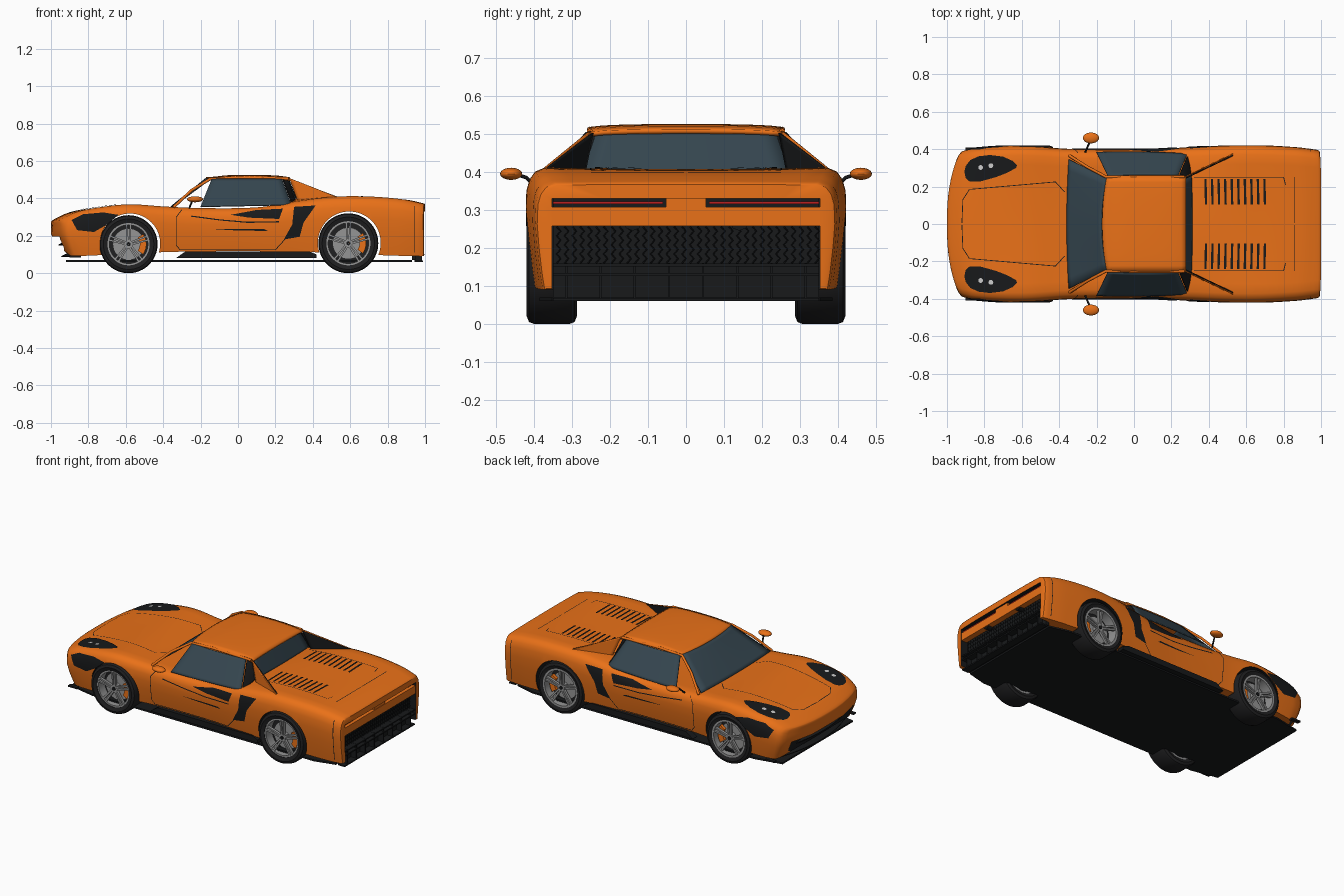
import bpy, bmesh, math
from mathutils import Vector
from mathutils.bvhtree import BVHTree

if "Cube" in bpy.data.objects:
    bpy.data.objects.remove(bpy.data.objects["Cube"])

def material(name, *c):
    m = bpy.data.materials.new(name)
    m.diffuse_color = (*c, 1)
    m.use_nodes = True
    m.node_tree.nodes["Principled BSDF"].inputs["Base Color"].default_value = m.diffuse_color
    return m

ORANGE = material("orange_paint", .82, .165, .009)
BLACK = material("black_trim", .009, .01, .011)
GLASS = material("tinted_glass", .035, .06, .078)
RUBBER = material("rubber", .014, .014, .015)
METAL = material("wheel_metal", .3, .3, .3)
RED = material("red_lamp", .5, .015, .015)
WHITE = material("lamp_white", .8, .8, .8)

def finish(name, bm, mat, smooth=True, fix=True):
    if fix:
        bmesh.ops.recalc_face_normals(bm, faces=bm.faces)
    me = bpy.data.meshes.new(name)
    bm.to_mesh(me)
    bm.free()
    me.materials.append(mat)
    ob = bpy.data.objects.new(name, me)
    bpy.context.collection.objects.link(ob)
    if smooth:
        shade(ob)
    return ob

def shade(ob, angle=35):
    bpy.ops.object.select_all(action='DESELECT')
    ob.select_set(True)
    bpy.context.view_layer.objects.active = ob
    bpy.ops.object.shade_smooth_by_angle(angle=math.radians(angle))

def mesh(name, verts, faces, mat, smooth=True):
    bm = bmesh.new()
    vs = [bm.verts.new(v) for v in verts]
    for f in faces:
        bm.faces.new([vs[i] for i in f])
    return finish(name, bm, mat, smooth)

def box(name, lo, hi, mat):
    v = [(x, y, z) for x in (lo[0], hi[0]) for y in (lo[1], hi[1]) for z in (lo[2], hi[2])]
    f = [(0, 1, 3, 2), (4, 5, 7, 6), (0, 1, 5, 4), (2, 3, 7, 6), (0, 2, 6, 4), (1, 3, 7, 5)]
    return mesh(name, v, f, mat, False)

def lathe(name, profile, c, mat, seg=48):
    """Closed (radius, y) profile turned round the y axis at c."""
    n = len(profile)
    v = [(c[0] + r * math.cos(a), c[1] + y, c[2] + r * math.sin(a))
         for a in (2 * math.pi * k / seg for k in range(seg)) for r, y in profile]
    f = [(k * n + i, k * n + (i + 1) % n, (k + 1) % seg * n + (i + 1) % n, (k + 1) % seg * n + i)
         for k in range(seg) for i in range(n)]
    return mesh(name, v, f, mat)

def disc(name, r, y0, y1, c, mat, seg=40):
    return lathe(name, [(.001, y0), (r, y0), (r, y1), (.001, y1)], c, mat, seg)

def tube(name, pts, r, mat):
    cu = bpy.data.curves.new(name, 'CURVE')
    cu.dimensions, cu.bevel_depth, cu.bevel_resolution, cu.use_fill_caps = '3D', r, 2, True
    sp = cu.splines.new('POLY')
    sp.points.add(len(pts) - 1)
    for p, q in zip(sp.points, pts):
        p.co = (*q, 1)
    cu.materials.append(mat)
    bpy.context.collection.objects.link(bpy.data.objects.new(name, cu))

def panel(name, a, b, c, d, mat, bulge=(0, 0, 0), n=12, thick=.006, base=1):
    """Curved sheet with corners a-b (lower edge) and d-c (upper edge); base scales the bulge at the foot."""
    a, b, c, d, k = map(Vector, (a, b, c, d, bulge))
    v = []
    for j in range(n + 1):
        for i in range(n + 1):
            u, w = i / n, j / n
            v.append(a.lerp(b, u).lerp(d.lerp(c, u), w) + k * 4 * u * (1 - u) * (base + (1 - base) * w))
    m = n + 1
    f = [(j * m + i, j * m + i + 1, j * m + m + i + 1, j * m + m + i) for j in range(n) for i in range(n)]
    s = mesh(name, v, f, mat).modifiers.new("thickness", 'SOLIDIFY')
    s.thickness, s.offset = thick, 0

# ---- body shell: loft of cross-sections along x
WIDTH = [(-1, .385), (-.9, .405), (-.6, .418), (-.35, .402), (0, .398), (.25, .408), (.6, .422), (.85, .412), (1, .395)]
SHOULDER = [(-1, .285), (-.9, .325), (-.75, .352), (-.58, .368), (-.4, .357), (-.2, .348), (.1, .352),
            (.3, .382), (.5, .408), (.7, .41), (.88, .395), (1, .37)]
CENTRE = [(-1, .28), (-.9, .325), (-.6, .362), (-.36, .352), (0, .335), (.2, .36), (.32, .4), (.7, .405), (.9, .393), (1, .372)]
BOTTOM = [(-1, .09), (-.8, .095), (-.3, .115), (.3, .115), (.8, .095), (1, .09)]

def lookup(tab, x):
    n = len(tab)
    i = max(k for k in range(n - 1) if tab[k][0] <= x or k == 0)
    def slope(k):
        p, q = tab[max(k - 1, 0)], tab[min(k + 1, n - 1)]
        return (q[1] - p[1]) / (q[0] - p[0])
    (x0, y0), (x1, y1) = tab[i], tab[i + 1]
    h = x1 - x0
    t = (x - x0) / h
    return ((1 + 2 * t) * (1 - t) ** 2 * y0 + t * (1 - t) ** 2 * h * slope(i)
            + t * t * (3 - 2 * t) * y1 + t * t * (t - 1) * h * slope(i + 1))

SIDE = [(.95, 0), (.967, .15), (.988, .4), (1, .62), (.995, .8), (.975, .9), (.94, .965), (.88, 1)]

def section(x, s):
    w, zs, zc, zb = (lookup(t, x) for t in (WIDTH, SHOULDER, CENTRE, BOTTOM))
    half = [(w * a, zb + b * (zs - zb)) for a, b in SIDE]
    half += [(w * a, zc + (zs - zc) * (a / .88) ** 2) for a in (.76, .6, .4, .2)]
    ring = half + [(0, zc)] + [(-y, z) for y, z in reversed(half)]
    out = []
    for y, z in ring:
        y, z = y * s, .22 + (z - .22) * s
        f = max(0, (-.6 - x) / .4) ** 2
        g = max(0, (x - .9) / .1)
        out.append((x + f * (.075 * abs(y / .4) ** 2.5 + .45 * max(0, .2 - z)) - g * .008 * abs(y / .4) ** 6, y, z))
    return out

stations = [(-1, .08), (-1, .4), (-1, .7), (-1, .9), (-.997, .96)] + [(-.985 + 1.97 * i / 90, 1) for i in range(91)]
stations += [(.997, .99), (1, .97), (1, .6), (1, .1)]
rings = [section(x, s) for x, s in stations]
N = len(rings[0])
faces = [(k * N + i, k * N + (i + 1) % N, (k + 1) * N + (i + 1) % N, (k + 1) * N + i)
         for k in range(len(rings) - 1) for i in range(N)]
faces += [tuple(range(N)), tuple(range((len(rings) - 1) * N, len(rings) * N))]
body = mesh("body_shell", [p for r in rings for p in r], faces, ORANGE)
TREE = BVHTree.FromPolygons([v.co for v in body.data.vertices], [tuple(p.vertices) for p in body.data.polygons])

# wheel arches, front mouth and rear recess
cutters = [disc("front_arch_cutter", .161, -.6, .6, (-.577, 0, .158), BLACK, 64),
           disc("rear_arch_cutter", .168, -.6, .6, (.595, 0, .162), BLACK, 64),
           box("mouth_cutter", (-1.1, -.31, .115), (-.93, .31, .195), BLACK),
           box("tail_cutter", (.94, -.352, 0), (1.1, .352, .33), BLACK)]
for c in cutters:
    m = body.modifiers.new("cut", 'BOOLEAN')
    m.operation, m.solver, m.object, m.material_mode = 'DIFFERENCE', 'EXACT', c, 'TRANSFER'
    bpy.context.view_layer.objects.active = body
    bpy.ops.object.modifier_apply(modifier=m.name)
    bpy.data.objects.remove(c)
shade(body)

def decal(name, pts, top, mat, lift=.004):
    """Flat outline projected on the body, from the side (x, z) or from the top (x, y); both sides."""
    for s in (1, -1):
        bm = bmesh.new()
        bm.faces.new([bm.verts.new((u, v, 0)) for u, v in pts])
        for ax in (0, 1):
            lo, hi = min(p[ax] for p in pts), max(p[ax] for p in pts)
            for k in range(1, int((hi - lo) / .02) + 1):
                co, no = [0, 0, 0], [0, 0, 0]
                co[ax], no[ax] = lo + k * .02, 1
                bmesh.ops.bisect_plane(bm, geom=bm.verts[:] + bm.edges[:] + bm.faces[:], plane_co=co, plane_no=no)
        bmesh.ops.triangulate(bm, faces=bm.faces)
        for v in bm.verts:
            u, w = v.co.x, v.co.y
            o, d = (Vector((u, w, 1)), Vector((0, 0, -1))) if top else (Vector((u, 1, w)), Vector((0, -1, 0)))
            p = TREE.ray_cast(o, d)[0] or TREE.find_nearest(Vector((u, .4, w)))[0]
            p = p - d * lift
            v.co = (p.x, p.y * s, p.z)
        finish(name, bm, mat)

def seam(name, pts, top, w=.002):
    for (a, b), (c, d) in zip(pts, pts[1:]):
        k = w / math.hypot(c - a, d - b)
        nx, ny = -(d - b) * k, (c - a) * k
        decal(name, [(a + nx, b + ny), (c + nx, d + ny), (c - nx, d - ny), (a - nx, b - ny)], top, BLACK, .002)

# headlights, vents, louvres and panel gaps
decal("headlight", [(-.9, .245), (-.907, .28), (-.9, .31), (-.875, .342), (-.83, .362), (-.77, .369), (-.7, .36), (-.65, .338),
                    (-.625, .315), (-.63, .3), (-.68, .273), (-.74, .25), (-.82, .228), (-.88, .228)], True, BLACK)
for x, y in ((-.82, .302), (-.765, .312)):
    decal("headlight_bulb", [(x + .013 * math.cos(a * .524), y + .013 * math.sin(a * .524)) for a in range(12)], True, WHITE, .007)
decal("nose_side_vent", [(-.89, .285), (-.83, .315), (-.72, .325), (-.64, .312), (-.7, .26), (-.77, .22), (-.86, .23)], False, BLACK)
decal("door_scoop", [(-.04, .312), (.06, .297), (.22, .29), (.24, .345), (.1, .338)], False, BLACK)
seam("door_crease", [(-.25, .305), (-.1, .285), (.05, .272), (.22, .275)], False, .003)
decal("door_strake", [(-.12, .235), (.0, .228), (.16, .226), (.14, .236)], False, BLACK)
decal("side_intake", [(.3, .355), (.415, .362), (.35, .27), (.33, .195), (.245, .18), (.29, .26)], False, BLACK)
for i in range(10):
    x = .385 + .035 * i
    decal("deck_louvre", [(x - .006, .105), (x + .006, .105), (x + .003, .24), (x - .009, .24)], True, BLACK)
seam("hood_gap", [(-.92, .005), (-.915, .13), (-.88, .185), (-.42, .225), (-.37, .17)], True)
seam("deck_gap", [(.32, .25), (.8, .25), (.81, .21)], True)
seam("tail_gap", [(.86, .005), (.86, .25)], True)
seam("door_gap", [(-.3, .34), (-.33, .3), (-.33, .15), (-.31, .125), (.2, .125), (.25, .18)], False)
seam("bumper_gap", [(.945, .11), (.945, .36)], False)

# floor and front and rear lower trim
outline = [(-.92, .35), (-.75, .385), (.8, .385), (.93, .352)]
outline += [(x, -y) for x, y in reversed(outline)]
mesh("floor_pan", [(x, y, z) for z in (.06, .07) for x, y in outline],
     [tuple(range(8)), tuple(range(8, 16))] + [(i, (i + 1) % 8, (i + 1) % 8 + 8, i + 8) for i in range(8)], BLACK, False)
for z, x in ((.088, -.87), (.15, -.885)):
    panel("front_splitter", (x, -.375, z), (x, .375, z), (x + .04, .375, z + .02), (x + .04, -.375, z + .02), BLACK, (-.075, 0, 0))
box("tail_grille", (.93, -.35, .07), (.95, .35, .33), BLACK)
box("tail_band", (.955, -.355, .258), (.992, .355, .308), ORANGE)
box("tail_centre", (.955, -.052, .3), (.99, .052, .335), ORANGE)
for z in (.065, .13, .155):
    box("diffuser_rail", (.945, -.35, z - .004), (.99, .35, z + .004), BLACK)
for i in range(8):
    y = -.315 + .09 * i
    box("diffuser_fin", (.945, y - .003, .065), (.985, y + .003, .16), BLACK)
for i in range(34):
    y = -.34 + .0206 * i
    tube("grille_wire", [(.956, y + .01 * (k % 2), .16 + .012 * k) for k in range(9)], .002, BLACK)

# cabin: windscreen, rear window, roof
panel("windscreen", (-.348, -.345, .355), (-.348, .345, .355), (-.145, .247, .506), (-.145, -.247, .506), GLASS, (-.027, 0, 0), base=.4)
panel("rear_window", (.305, -.27, .4), (.305, .27, .4), (.265, .237, .5), (.265, -.237, .5), GLASS, (.006, 0, 0))
ROOF = [(-1, .501), (-.16, .504), (-.05, .514), (.1, .516), (.22, .511), (.275, .503)]
rv, n = [], 16
for i in range(n + 1):
    for j in range(n + 1):
        u, v = i / n, 2 * j / n - 1
        x = (-.145 - .025 * (1 - v * v)) * (1 - u) + .278 * u
        rv.append((x, .255 * v, lookup(ROOF, max(x, -.16)) + .004 * (1 - v * v) - .004 * v ** 8))
roof = mesh("roof", rv, [(i * 17 + j, i * 17 + j + 1, i * 17 + j + 18, i * 17 + j + 17) for i in range(n) for j in range(n)], ORANGE)
sm = roof.modifiers.new("thickness", 'SOLIDIFY')
sm.thickness, sm.offset = .012, 0

for s in (1, -1):
    # pillars, side glass, vertical buttress with dark inner face
    tube("pillar", [(-.345, .365 * s, .352), (-.25, .305 * s, .442), (-.15, .252 * s, .503), (0, .253 * s, .511),
                    (.27, .253 * s, .506)], .008, ORANGE)
    panel("side_window", (-.2, .383 * s, .355), (.285, .375 * s, .365), (.235, .256 * s, .503), (-.14, .256 * s, .503), GLASS, (0, .006 * s, 0))
    panel("rear_quarter", (.303, .268 * s, .395), (.29, .372 * s, .365), (.24, .256 * s, .5), (.265, .235 * s, .5), BLACK)
    for name, dx, dy, mat in (("buttress", 0, 0, ORANGE), ("buttress_lining", .004, -.006, BLACK)):
        panel(name, (.32 + dx, (.275 + dy) * s, .385), (.53 + dx, (.375 + dy) * s, .395), (.53 + dx, (.375 + dy) * s, .408),
              (.275 + dx, (.252 + dy) * s, .508 + dy), mat)
    # sills, corner fins, tail lamps, exhausts
    mesh("side_sill", [(x, y * s, z) for y in (.36, .403) for x, z in
                       ((-.33, .082), (-.28, .117), (.38, .117), (.42, .1), (.42, .08))],
         [tuple(range(5)), tuple(range(5, 10))] + [(i, (i + 1) % 5, (i + 1) % 5 + 5, i + 5) for i in range(5)], BLACK, False)
    box("corner_fin", (-.9, min(.385 * s, .408 * s), .085), (-.84, max(.385 * s, .408 * s), .095), BLACK)
    box("tail_lamp", (.95, min(.06 * s, .35 * s), .316), (.982, max(.06 * s, .35 * s), .322), RED)
    tube("exhaust", [(.94, .14 * s, .27), (.985, .14 * s, .27)], .025, BLACK)
    # mirrors
    tube("mirror_stalk", [(-.26, .385 * s, .35), (-.245, .42 * s, .385), (-.23, .45 * s, .395)], .005, BLACK)
    bm = bmesh.new()
    bmesh.ops.create_uvsphere(bm, u_segments=24, v_segments=12, radius=1)
    for v in bm.verts:
        v.co = (-.23 + .043 * v.co.x, s * .46 + .029 * v.co.y, .395 + .016 * v.co.z)
    finish("mirror", bm, ORANGE)
    # wheels
    for cx, R in ((-.585, .155), (.59, .16)):
        c = (cx, .353 * s, R)
        lathe("tyre", [(R - .042, -.058), (R - .02, -.066), (R - .005, -.06), (R, -.046), (R, .046),
                       (R - .005, .06), (R - .02, .066), (R - .042, .058)], c, RUBBER, 64)
        q = R - .042
        lathe("rim", [(q - .01, -.055), (q + .002, -.055), (q + .002, .06), (q - .01, .06)], c, METAL, 64)
        disc("brake_disc", .085, .0 if s > 0 else -.012, .012 if s > 0 else 0, c, METAL)
        disc("wheel_back", q, -.01 if s > 0 else .004, -.004 if s > 0 else .01, c, RUBBER)
        disc("hub", .022, min(0, .05 * s), max(0, .05 * s), c, METAL)
        disc("hub_cap", .011, min(0, .055 * s), max(0, .055 * s), c, BLACK, 20)
        arc = [math.radians(a) for a in range(-35, 36, 10)]
        mesh("brake_caliper", [(cx + r * math.cos(a), (.353 + y) * s, R + r * math.sin(a)) for a in arc for r, y in
             ((.06, .01), (.095, .01), (.095, .03), (.06, .03))],
             [(4 * k + i, 4 * k + (i + 1) % 4, 4 * k + 4 + (i + 1) % 4, 4 * k + 4 + i) for k in range(7) for i in range(4)]
             + [(0, 1, 2, 3), (28, 29, 30, 31)], ORANGE, False)
        for k in range(5):
            for e in (-1, 1):
                a = math.radians(90 + 72 * k)
                v = [(cx + r * math.cos(a) - t * math.sin(a), (.353 + y) * s, R + r * math.sin(a) + t * math.cos(a))
                     for r, t0, h, y1 in ((.012, .005, .005, .048), (q - .004, .011, .005, .057))
                     for t, y in ((e * t0 - h, y1 - .016), (e * t0 + h, y1 - .016), (e * t0 + h, y1), (e * t0 - h, y1))]
                mesh("wheel_spoke", v, [(0, 1, 2, 3), (4, 5, 6, 7), (0, 1, 5, 4), (1, 2, 6, 5), (2, 3, 7, 6), (3, 0, 4, 7)], METAL, False)
